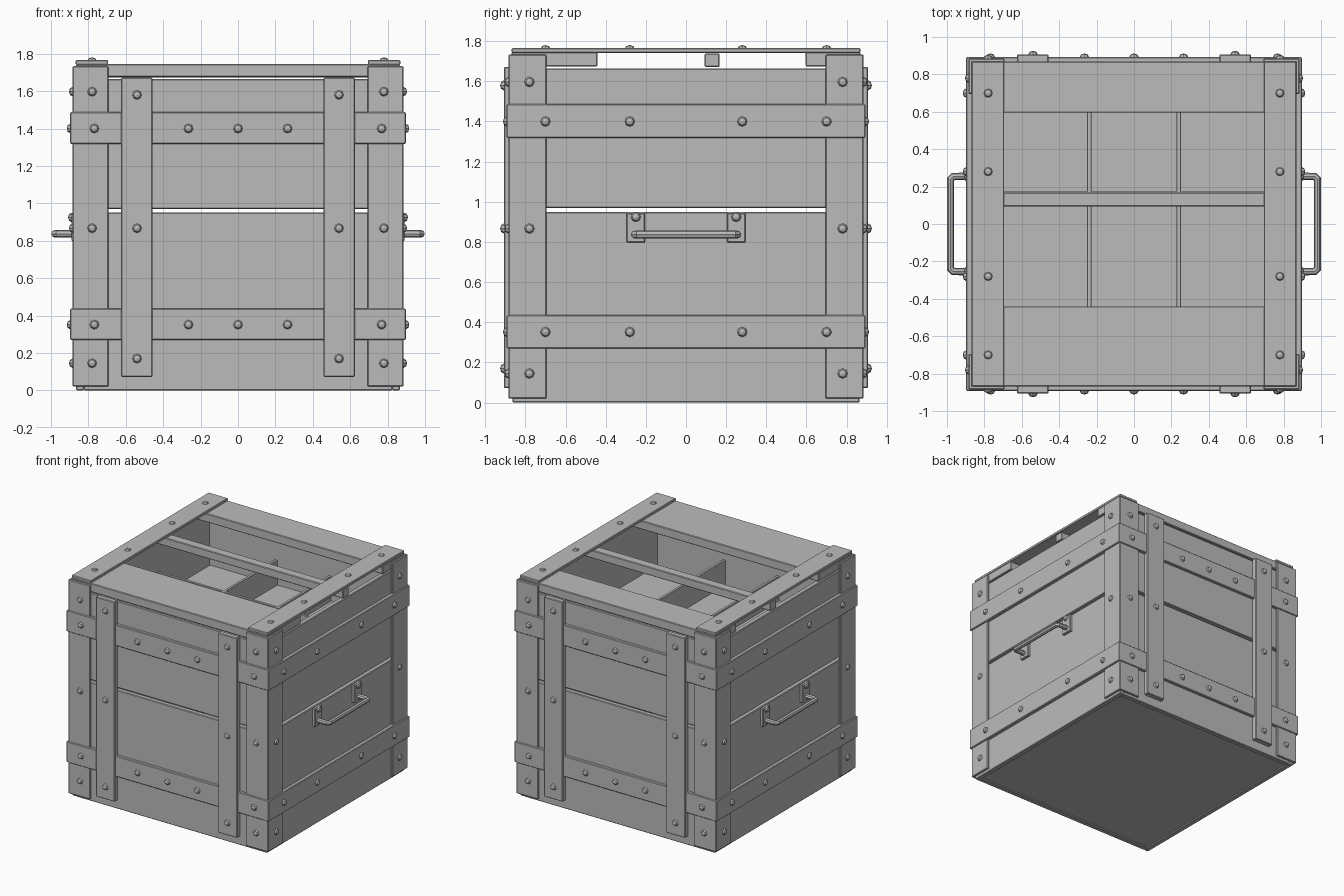
import bpy
import math
from mathutils import Matrix, Vector

if "Cube" in bpy.data.objects:
    bpy.data.objects.remove(bpy.data.objects["Cube"], do_unlink=True)

grey = bpy.data.materials.new("plain_grey")
grey.use_nodes = True
colour = (0.5, 0.5, 0.5, 1)
grey.diffuse_color = colour
grey.node_tree.nodes["Principled BSDF"].inputs["Base Color"].default_value = colour


def box(name, x, y, z, bevel=0.005):
    """Bevelled box spanning the given (low, high) ranges."""
    bpy.ops.mesh.primitive_cube_add(size=1)
    ob = bpy.context.object
    ob.name = name
    size = Vector([r[1] - r[0] for r in (x, y, z)])
    centre = Vector([(r[0] + r[1]) / 2 for r in (x, y, z)])
    ob.data.transform(Matrix.Translation(centre) @ Matrix.Diagonal(size).to_4x4())
    ob.data.materials.append(grey)
    if bevel:
        mod = ob.modifiers.new("edge_bevel", "BEVEL")
        mod.width = bevel
        mod.segments = 1
    return ob


# One faceted dome shared by every bolt
bpy.ops.mesh.primitive_uv_sphere_add(segments=8, ring_count=4, radius=0.025)
first_bolt = bpy.context.object
bolt_mesh = first_bolt.data
bolt_mesh.name = "bolt"
bolt_mesh.materials.append(grey)
bolt_mesh.transform(Matrix.Diagonal((1, 1, 0.75, 1)))
bpy.data.objects.remove(first_bolt, do_unlink=True)


def bolt(name, position, normal):
    ob = bpy.data.objects.new(name, bolt_mesh)
    ob.location = position
    ob.rotation_euler = Vector(normal).to_track_quat("Z", "Y").to_euler()
    bpy.context.collection.objects.link(ob)


def span(a, b, side):
    return tuple(sorted((a * side, b * side)))


WALL, INNER, POST, BAND, STRAP = 0.865, 0.825, 0.885, 0.897, 0.907
full = (-WALL, WALL)
inside = (-INNER, INNER)
board_heights = {"lower": (0.012, 0.95), "upper": (0.97, 1.665)}
band_heights = {"lower": (0.27, 0.437), "upper": (1.317, 1.487)}
post_bolts = (0.145, 0.867, 1.597)

# Base with a slim raised rim underneath
box("base_panel", inside, inside, (0.012, 0.05), 0)
for s in (-1, 1):
    box("base_rim_side", span(0.825, 0.865, s), full, (0, 0.03))
    box("base_rim_end", inside, span(0.825, 0.865, s), (0, 0.03))

for s in (-1, 1):
    # Wall boards, leaving a slit between lower and upper
    for level, z in board_heights.items():
        box(level + "_front_back_board", full, span(INNER, WALL, s), z)
        box(level + "_side_board", span(INNER, WALL, s), inside, z)

    # Bands wrapped around the crate
    for level, z in band_heights.items():
        middle = sum(z) / 2
        box(level + "_front_back_band", (-BAND, BAND), span(WALL, 0.893, s), z)
        box(level + "_side_band", span(WALL, BAND, s), (-0.893, 0.893), z)
        for x in (-0.768, -0.265, 0, 0.265, 0.768):
            bolt("band_bolt", (x, 0.893 * s, middle - 0.002), (0, s, 0))
        for y in (-0.7, -0.28, 0.28, 0.7):
            bolt("band_bolt", (BAND * s, y, middle - 0.002), (s, 0, 0))

    # Angled corner posts
    for t in (-1, 1):
        box("corner_post_front", span(0.692, POST, t), span(WALL, POST, s), (0.02, 1.733))
        box("corner_post_side", span(WALL, POST, t), span(0.695, POST, s), (0.02, 1.733))
        for z in post_bolts:
            bolt("post_bolt", (0.78 * t, POST * s, z), (0, s, 0))
            bolt("post_bolt", (POST * t, 0.78 * s, z), (t, 0, 0))

        # Upright straps on front and back
        box("upright_strap", span(0.458, 0.625, t), span(WALL, STRAP, s), (0.072, 1.672))
        for z in (0.17, 0.867, 1.58):
            bolt("strap_bolt", (0.54 * t, STRAP * s, z), (0, s, 0))

    # Metal strips across the lid
    box("lid_strip", span(0.695, 0.868, s), (-0.868, 0.868), (1.742, 1.765), 0.004)
    for y in (-0.7, -0.28, 0.28, 0.7):
        bolt("lid_bolt", (0.78 * s, y, 1.762), (0, 0, 1))

# Open lid planks
box("front_lid_plank", full, (-0.868, -0.44), (1.675, 1.745))
box("back_lid_plank", full, (0.595, 0.868), (1.675, 1.745))
box("middle_lid_slat", full, (0.093, 0.168), (1.672, 1.738))

# Divided tray inside
box("tray_floor", inside, inside, (1.18, 1.21), 0)
box("tray_long_divider", inside, (0.153, 0.175), (1.2, 1.41), 0.002)
for s in (-1, 1):
    box("tray_cross_divider", span(0.228, 0.25, s), inside, (1.2, 1.41), 0.002)

# Side handles
for s in (-1, 1):
    for t in (-1, 1):
        box("handle_plate", span(WALL, 0.89, s), span(0.203, 0.297, t), (0.797, 0.945))
        bolt("handle_bolt", (0.89 * s, 0.25 * t, 0.925), (s, 0, 0))
    curve = bpy.data.curves.new("handle_bar", "CURVE")
    curve.dimensions = "3D"
    curve.bevel_depth = 0.02
    curve.bevel_resolution = 2
    curve.use_fill_caps = True
    spline = curve.splines.new("POLY")
    path = [(0.87, -0.255), (0.965, -0.255), (0.98, -0.24),
            (0.98, 0.24), (0.965, 0.255), (0.87, 0.255)]
    spline.points.add(len(path) - 1)
    for point, (x, y) in zip(spline.points, path):
        point.co = (x * s, y, 0.837, 1)
    spline.use_smooth = False
    curve.materials.append(grey)
    handle = bpy.data.objects.new("handle_bar", curve)
    bpy.context.collection.objects.link(handle)
